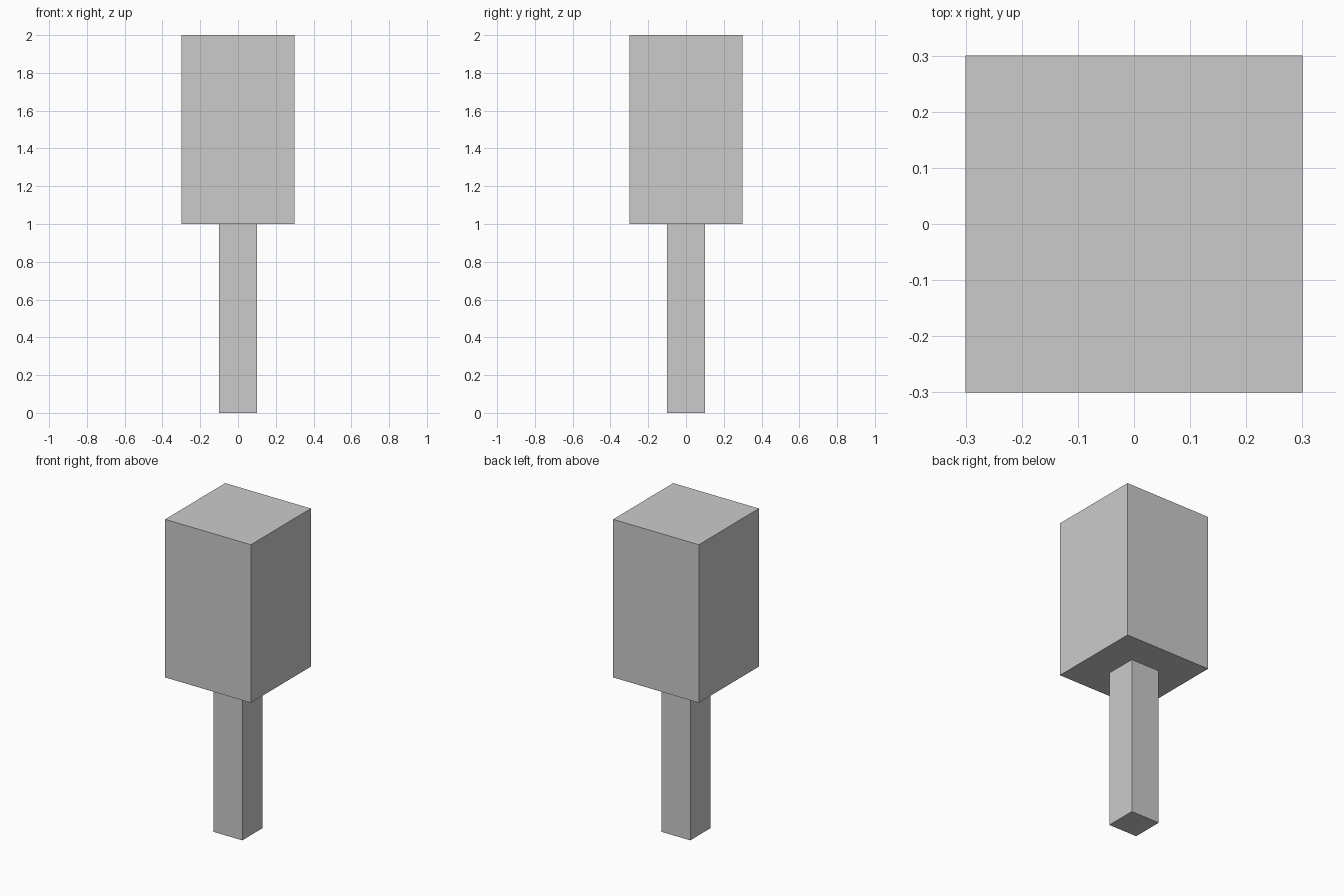
import bpy

if "Cube" in bpy.data.objects:
    bpy.data.objects.remove(bpy.data.objects["Cube"])


def box(name, width, z_min, z_max):
    """Square, flat-faced block centred on the z axis."""
    bpy.ops.mesh.primitive_cube_add(size=1, location=(0, 0, (z_min + z_max) / 2))
    obj = bpy.context.object
    obj.name = name
    obj.scale = (width, width, z_max - z_min)
    bpy.ops.object.transform_apply(location=False, rotation=False, scale=True)
    return obj


# Slim lower post
box("post", 0.2, 0.0, 1.0)

# Wide upper block
box("head_block", 0.6, 1.0, 2.0)
